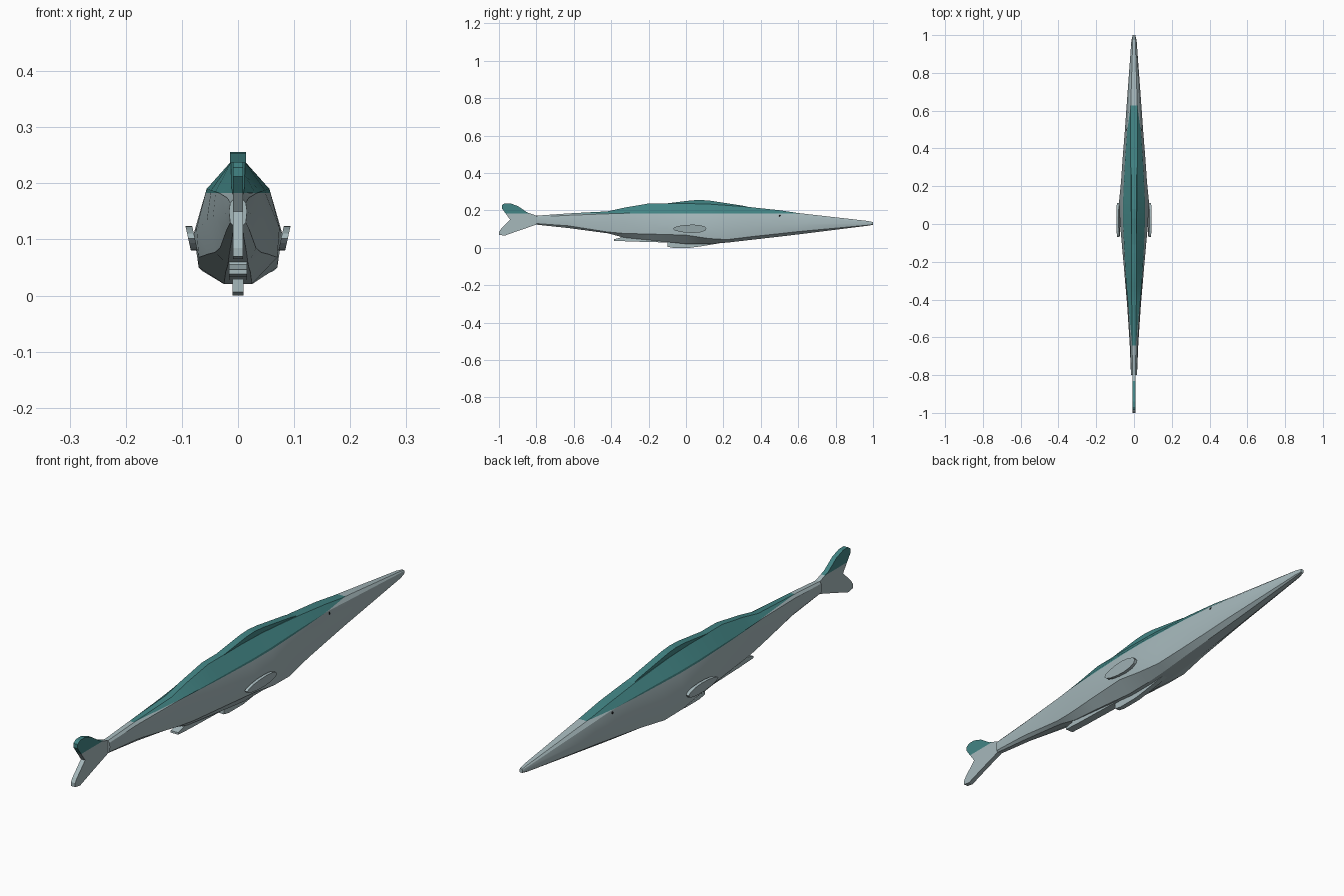
import bpy, bmesh
from mathutils import Matrix, Vector
from math import cos, sin, pi, radians

if "Cube" in bpy.data.objects:
    bpy.data.objects.remove(bpy.data.objects["Cube"])


def material(name, rgb):
    m = bpy.data.materials.new(name)
    m.diffuse_color = (*rgb, 1)
    m.use_nodes = True
    m.node_tree.nodes["Principled BSDF"].inputs["Base Color"].default_value = m.diffuse_color
    return m


GREY = material("pale_grey", (0.38, 0.48, 0.50))
TEAL = material("teal_green", (0.055, 0.235, 0.235))
DARK = material("eye_black", (0.01, 0.01, 0.012))
TEAL_LINE = 0.183


def finish(name, bm, mats, line=None, smooth=True):
    """Optionally cut along a height line and colour the faces above it."""
    if line is not None:
        bmesh.ops.bisect_plane(bm, geom=bm.verts[:] + bm.edges[:] + bm.faces[:],
                               plane_co=(0, 0, line), plane_no=(0, 0, 1))
        for f in bm.faces:
            f.material_index = int(f.calc_center_median().z > line)
    bmesh.ops.recalc_face_normals(bm, faces=bm.faces[:])
    me = bpy.data.meshes.new(name)
    bm.to_mesh(me)
    bm.free()
    for m in mats:
        me.materials.append(m)
    ob = bpy.data.objects.new(name, me)
    bpy.context.collection.objects.link(ob)
    if smooth:
        bpy.ops.object.select_all(action='DESELECT')
        ob.select_set(True)
        bpy.context.view_layer.objects.active = ob
        bpy.ops.object.shade_smooth_by_angle(angle=radians(25))
    return ob


def loft(rings):
    bm = bmesh.new()
    loops = [[bm.verts.new(p) for p in r] for r in rings]
    n = len(loops[0])
    for a, b in zip(loops, loops[1:]):
        for i in range(n):
            j = (i + 1) % n
            bm.faces.new((a[i], a[j], b[j], b[i]))
    bm.faces.new(loops[0])
    bm.faces.new(loops[-1])
    return bm


def plate(profile, half):
    """Side profile in (y, z), extruded to both sides of x = 0."""
    return loft([[(x, y, z) for y, z in profile] for x in (-half, half)])


# Body: y, then (x, z) of ridge, shoulder, flank, lower side, belly
stations = [
    (-0.80, .008, .172, .014, .165, .016, .150, .014, .130, .008, .124),
    (-0.63, .010, .184, .019, .174, .023, .145, .020, .118, .010, .106),
    (-0.42, .012, .195, .032, .182, .037, .140, .032, .085, .015, .078),
    (-0.33, .012, .215, .040, .185, .045, .135, .041, .077, .018, .055),
    (-0.20, .013, .237, .048, .188, .056, .130, .053, .074, .022, .042),
    (0.00, .014, .237, .056, .190, .074, .120, .070, .068, .025, .021),
    (0.12, .015, .234, .056, .190, .079, .110, .070, .050, .026, .021),
    (0.22, .016, .227, .052, .190, .069, .115, .064, .044, .026, .028),
    (0.35, .018, .217, .046, .188, .060, .120, .051, .060, .024, .043),
    (0.50, .019, .201, .036, .182, .048, .125, .041, .076, .020, .060),
    (0.60, .018, .186, .030, .172, .041, .126, .035, .087, .017, .072),
    (0.97, .007, .144, .011, .140, .014, .130, .012, .121, .007, .118),
    (1.00, .004, .138, .006, .136, .007, .130, .006, .125, .004, .123),
]
rings = []
for y, *v in stations:
    pts = list(zip(v[0::2], v[1::2]))
    rings.append([(x, y, z) for x, z in pts] + [(-x, y, z) for x, z in reversed(pts)])
finish("body", loft(rings), [GREY, TEAL], TEAL_LINE)

# Forked tail fin
tail = [(-.76, .17), (-.80, .172), (-.85, .190), (-.90, .224), (-.94, .238), (-.97, .238),
        (-.985, .228), (-.985, .212), (-.94, .150), (-.99, .100), (-1.0, .085), (-1.0, .070),
        (-.97, .065), (-.90, .090), (-.80, .124), (-.76, .126)]
finish("tail_fin", plate(tail, .009), [GREY, TEAL], TEAL_LINE, False)

# Dorsal fin
dorsal = [(-.20, .225), (-.10, .238), (.03, .254), (.08, .256), (.13, .252),
          (.30, .226), (.40, .205), (.10, .220)]
finish("dorsal_fin", plate(dorsal, .014), [TEAL], None, False)

# Keel fin touching the ground
keel = [(-.10, .006), (-.07, 0), (.02, 0), (.08, .008), (.20, .028), (.10, .035), (-.10, .035)]
finish("keel_fin", plate(keel, .010), [GREY], None, False)

# Rear belly fin
anal = [(-.385, .046), (-.385, .038), (-.30, .034), (-.08, .028), (-.08, .06),
        (-.30, .076), (-.345, .075), (-.35, .055)]
finish("rear_belly_fin", plate(anal, .016), [GREY], None, False)

for s, side in ((1, "right"), (-1, "left")):
    # Side fin: thin leaf lying along the flank
    outline = [(.02 + .09 * cos(a), .102 + .022 * sin(a) * (1 + .15 * cos(a)))
               for a in (2 * pi * i / 14 for i in range(14))]
    rings = [[(s * (t + .076 + .22 * (z - .08)), y, z) for y, z in outline]
             for t in (-.004, .008)]
    finish("side_fin_" + side, loft(rings), [GREY], None, False)

    # Tiny eye set nearly flush in the head
    bm = bmesh.new()
    bmesh.ops.create_uvsphere(bm, u_segments=10, v_segments=6, radius=.005,
                              matrix=Matrix.Translation(Vector((s * .036, .50, .172))))
    finish("eye_" + side, bm, [DARK])
